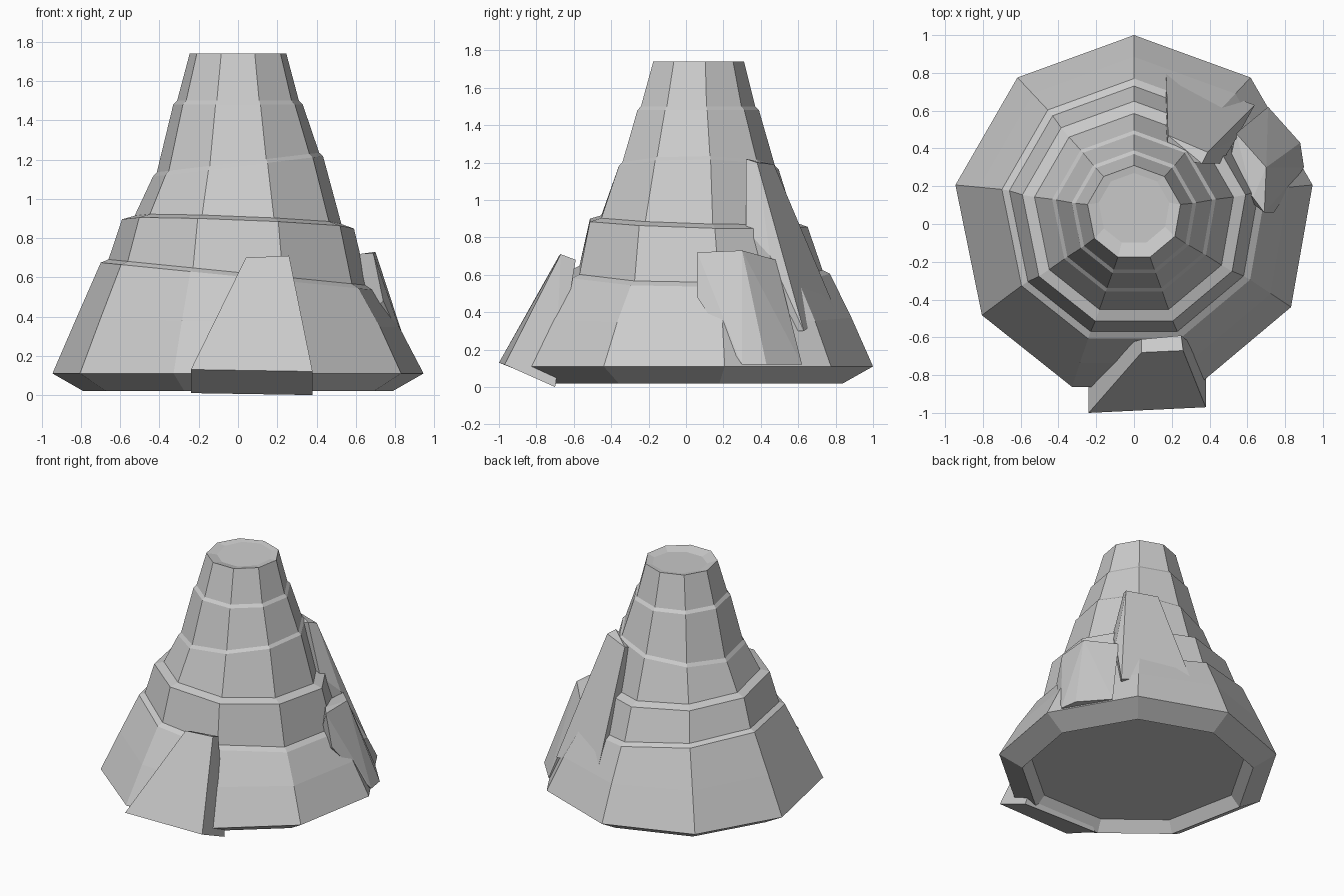
import bpy, bmesh
from math import cos, sin, radians

if "Cube" in bpy.data.objects:
    bpy.data.objects.remove(bpy.data.objects["Cube"])

SIDES = 9


def finish(bm, name):
    bmesh.ops.recalc_face_normals(bm, faces=bm.faces)
    mesh = bpy.data.meshes.new(name)
    bm.to_mesh(mesh)
    bm.free()
    obj = bpy.data.objects.new(name, mesh)
    bpy.context.collection.objects.link(obj)
    return obj


def ring_loft(name, rings):
    """Loft nine-sided rings: radius, height, tilt along x, tilt along y, centre y."""
    bm = bmesh.new()
    loops = []
    for r, z, tx, ty, cy in rings:
        loop = []
        for i in range(SIDES):
            # the front left corner sits a little further round
            a = radians(90 + 360 * i / SIDES + (3 if i == 3 else 0))
            x, y = r * cos(a), r * sin(a)
            loop.append(bm.verts.new((x, cy + y, z + tx * x + ty * y)))
        loops.append(loop)
    for lo, hi in zip(loops, loops[1:]):
        for i in range(SIDES):
            j = (i + 1) % SIDES
            bm.faces.new((lo[i], lo[j], hi[j], hi[i]))
    bm.faces.new(loops[0])
    bm.faces.new(loops[-1])
    return finish(bm, name)


def rock_slab(name, points):
    """Convex rock chunk around a few corner points."""
    bm = bmesh.new()
    for p in points:
        bm.verts.new(p)
    bmesh.ops.convex_hull(bm, input=bm.verts)
    loose = [v for v in bm.verts if not v.link_faces]
    bmesh.ops.delete(bm, geom=loose, context='VERTS')
    bmesh.ops.dissolve_limit(bm, angle_limit=radians(4), verts=bm.verts, edges=bm.edges)
    return finish(bm, name)


# Stepped mountain body: hollow underside, skirt, four tilted ledges, shallow crater
ring_loft("mountain_body", [
    (0.735, 0.095, 0, 0, 0.04),
    (0.80, 0.02, 0, 0, 0.04),
    (0.96, 0.11, 0, 0, 0.04),
    (0.835, 0.37, -0.03, 0, 0.05),
    (0.71, 0.605, -0.10, 0, 0.06),
    (0.67, 0.625, -0.10, 0, 0.06),
    (0.60, 0.875, -0.04, -0.03, 0.05),
    (0.535, 0.895, -0.04, -0.03, 0.05),
    (0.44, 1.165, 0.12, 0, 0.055),
    (0.42, 1.185, 0.12, 0, 0.055),
    (0.335, 1.48, 0, 0, 0.055),
    (0.315, 1.50, 0, 0, 0.055),
    (0.25, 1.74, 0, 0, 0.06),
    (0.19, 1.727, 0, 0.04, 0.08),
])

# Leaning slab on the front
rock_slab("front_slab", [
    (-0.24, -1.00, 0.13), (0.38, -0.97, 0.12),
    (0.26, -0.67, 0.71), (0.04, -0.68, 0.70),
    (-0.24, -0.70, 0.01), (0.38, -0.70, 0.0),
    (0.25, -0.59, 0.68), (0.04, -0.61, 0.67),
])

# Tall slab on the back right
rock_slab("tall_back_slab", [
    (0.36, 0.32, 1.22), (0.39, 0.38, 1.20), (0.18, 0.47, 1.19),
    (0.17, 0.80, 0.41), (0.64, 0.63, 0.30), (0.54, 0.45, 0.70),
    (0.17, 0.35, 1.15), (0.17, 0.45, 0.45), (0.46, 0.32, 0.84),
    (0.45, 0.35, 0.30),
])

# Lower slab on the right
rock_slab("low_right_slab", [
    (0.54, 0.48, 0.68), (0.70, 0.30, 0.73), (0.69, 0.06, 0.72),
    (0.63, 0.14, 0.72), (0.74, 0.06, 0.48), (0.88, 0.43, 0.12),
    (0.71, 0.62, 0.12), (0.50, 0.30, 0.66), (0.45, 0.25, 0.20),
    (0.90, 0.30, 0.12),
])
